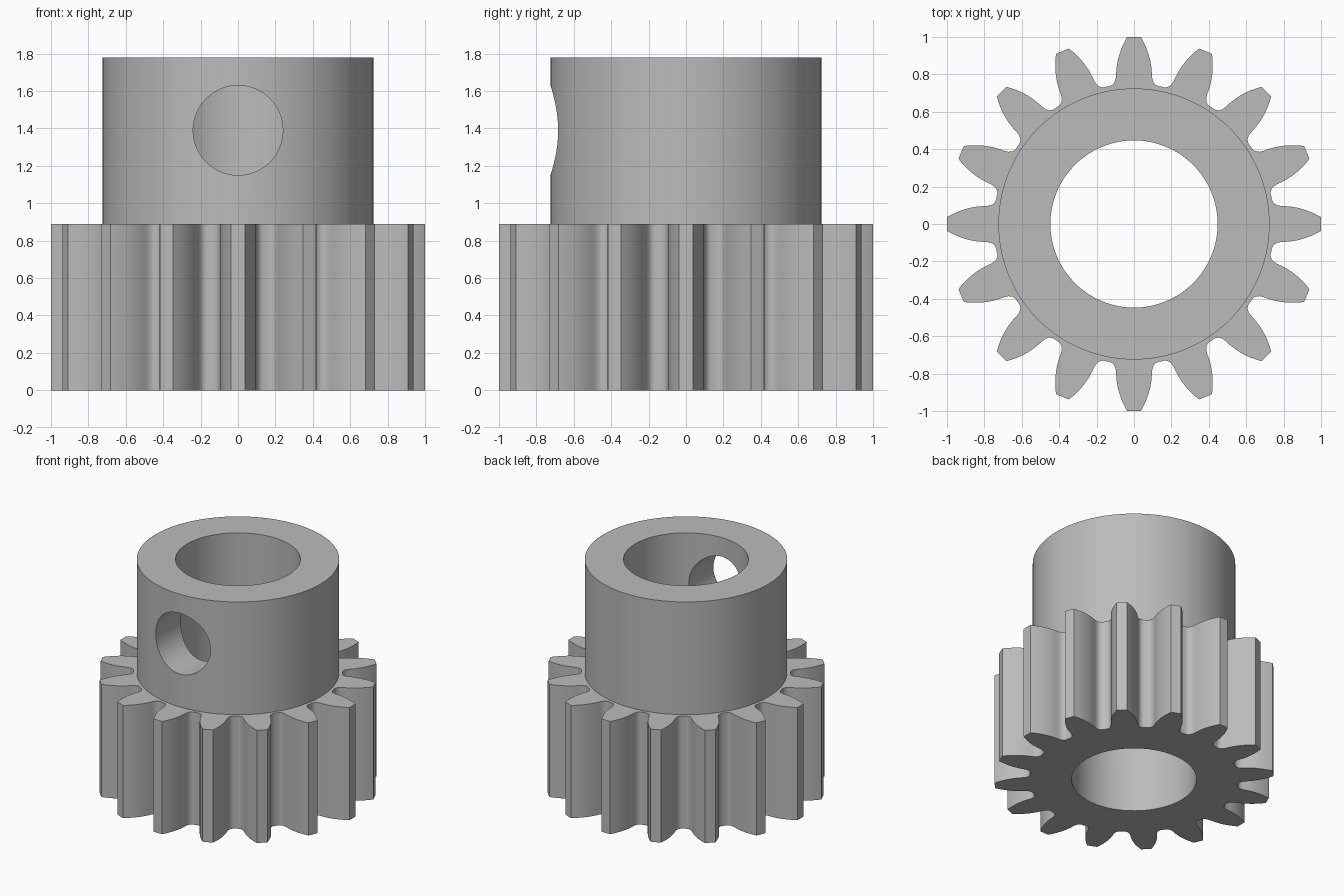
import bpy, bmesh, math
from mathutils import Matrix

if "Cube" in bpy.data.objects:
    bpy.data.objects.remove(bpy.data.objects["Cube"])

TEETH = 16
GEAR_TOP, HUB_TOP = 0.89, 1.78
HUB_R, BORE_R = 0.725, 0.447
HOLE_R, HOLE_Z = 0.24, 1.39

steel = bpy.data.materials.new("grey steel")
steel.diffuse_color = (0.5, 0.5, 0.5, 1)
steel.use_nodes = True
steel.node_tree.nodes["Principled BSDF"].inputs["Base Color"].default_value = steel.diffuse_color


def finish(name, bm):
    bmesh.ops.recalc_face_normals(bm, faces=bm.faces)
    mesh = bpy.data.meshes.new(name)
    bm.to_mesh(mesh)
    bm.free()
    mesh.materials.append(steel)
    obj = bpy.data.objects.new(name, mesh)
    bpy.context.collection.objects.link(obj)
    return obj


def prism(name, outline, z0, z1, matrix=Matrix()):
    """Extrude a closed 2D outline from z0 to z1."""
    bm = bmesh.new()
    base = bm.faces.new([bm.verts.new((x, y, z0)) for x, y in outline])
    out = bmesh.ops.extrude_face_region(bm, geom=[base])
    top = [v for v in out["geom"] if isinstance(v, bmesh.types.BMVert)]
    bmesh.ops.translate(bm, verts=top, vec=(0, 0, z1 - z0))
    bm.transform(matrix)
    return finish(name, bm)


def circle(radius, n):
    return [(radius * math.cos(2 * math.pi * i / n),
             radius * math.sin(2 * math.pi * i / n)) for i in range(n)]


# Half tooth from tip to root: (sideways, outwards)
half = [(0.037, 1.0), (0.05, 0.976), (0.062, 0.95), (0.072, 0.925), (0.08, 0.9),
        (0.087, 0.873), (0.092, 0.845), (0.095, 0.815), (0.096, 0.79),
        (0.099, 0.77), (0.107, 0.752), (0.12, 0.741), (0.133, 0.736)]
root = math.pi / TEETH
valley = (0.749 * math.sin(root), 0.749 * math.cos(root))
tooth = [(-x, y) for x, y in reversed(half)] + half + [valley]

outline = []
for i in range(TEETH):
    a = -2 * math.pi * i / TEETH
    c, s = math.cos(a), math.sin(a)
    outline += [(x * c - y * s, x * s + y * c) for x, y in tooth]

# Toothed wheel and the collar standing on it
gear = prism("pinion_gear", outline, 0, GEAR_TOP)
hub = prism("hub_tool", circle(HUB_R, 128), 0.4, HUB_TOP)

# Shaft bore, and the set screw hole through the front wall only
bore = prism("bore_tool", circle(BORE_R, 96), -0.5, 2.5)
screw = prism("screw_hole_tool", circle(HOLE_R, 64), 0, 1.2,
              Matrix.Translation((0, 0, HOLE_Z)) @ Matrix.Rotation(math.pi / 2, 4, 'X'))

bpy.context.view_layer.objects.active = gear
gear.select_set(True)
for tool, op in ((hub, 'UNION'), (bore, 'DIFFERENCE'), (screw, 'DIFFERENCE')):
    mod = gear.modifiers.new(tool.name, 'BOOLEAN')
    mod.operation, mod.solver, mod.object = op, 'EXACT', tool
    bpy.ops.object.modifier_apply(modifier=mod.name)
    bpy.data.objects.remove(tool)

bpy.ops.object.shade_smooth_by_angle(angle=math.radians(30))
